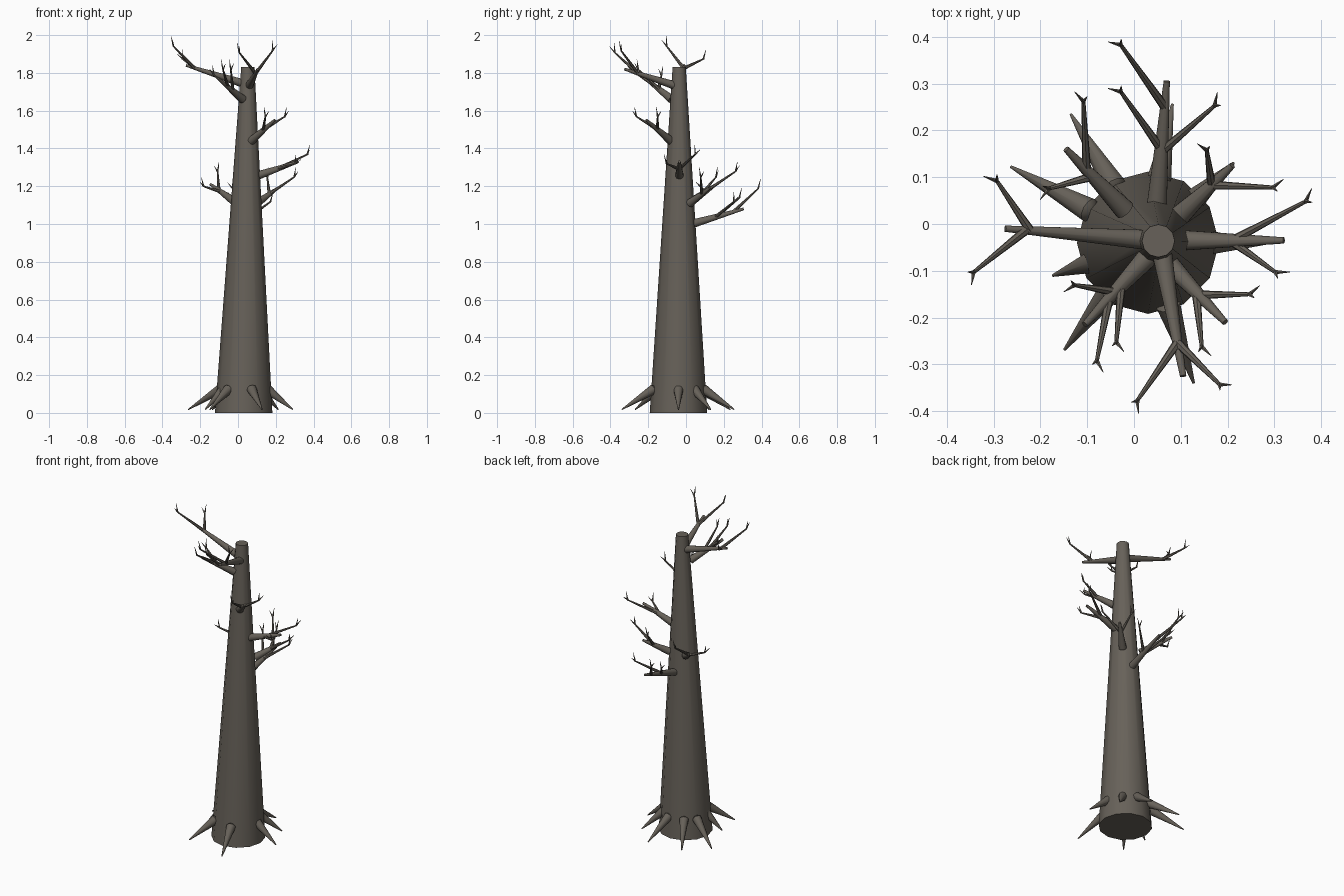
import bpy, bmesh, math
from mathutils import Vector, Matrix

if "Cube" in bpy.data.objects:
    bpy.data.objects.remove(bpy.data.objects["Cube"], do_unlink=True)

# Single bark colour
bark = bpy.data.materials.new("grey_brown_bark")
bark.use_nodes = True
COLOR = (0.135, 0.12, 0.1, 1)
bark.diffuse_color = COLOR
bsdf = bark.node_tree.nodes["Principled BSDF"]
bsdf.inputs["Base Color"].default_value = COLOR
bsdf.inputs["Roughness"].default_value = 0.9


def limb(bm, a, b, r1, r2, sides=8):
    """Tapered closed limb from a to b."""
    a, b = Vector(a), Vector(b)
    axis = b - a
    turn = axis.to_track_quat('Z', 'Y').to_matrix().to_4x4()
    bmesh.ops.create_cone(bm, cap_ends=True, segments=sides, radius1=r1, radius2=r2,
                          depth=axis.length,
                          matrix=Matrix.Translation((a + b) / 2) @ turn)


def finish(bm, name):
    mesh = bpy.data.meshes.new(name)
    bm.to_mesh(mesh)
    bm.free()
    mesh.materials.append(bark)
    obj = bpy.data.objects.new(name, mesh)
    bpy.context.collection.objects.link(obj)
    bpy.ops.object.select_all(action='DESELECT')
    obj.select_set(True)
    bpy.context.view_layer.objects.active = obj
    bpy.ops.object.shade_smooth_by_angle(angle=math.radians(50))
    return obj


# Trunk: tapered, leaning slightly, level at both ends
BASE, TOP = Vector((0.03, -0.04, 0)), Vector((0.052, -0.036, 1.83))
bm = bmesh.new()
bmesh.ops.create_cone(bm, cap_ends=True, segments=12, radius1=0.152, radius2=0.035,
                      depth=TOP.z, matrix=Matrix.Translation((0, 0, TOP.z / 2)))
for v in bm.verts:
    v.co += BASE.lerp(TOP, v.co.z / TOP.z) * Vector((1, 1, 0))
finish(bm, "trunk")

# Roots: spikes leaning out of the foot (direction in degrees, reach)
for i, (deg, reach) in enumerate([(0, 0.26), (43, 0.25), (80, 0.3), (121, 0.32), (151, 0.335),
                                  (199, 0.215), (232, 0.29), (288, 0.315)]):
    a = math.radians(deg)
    out = Vector((math.cos(a), math.sin(a), 0))
    start = BASE + out * (reach * 0.25 + 0.06) + Vector((0, 0, 0.125))
    tip = BASE + out * reach + Vector((0, 0, 0.018))
    bm = bmesh.new()
    limb(bm, start, tip, 0.027, 0.003, 10)
    limb(bm, start, start + (start - tip).normalized() * 0.014, 0.027, 0.014, 10)
    finish(bm, f"root_{i + 1}")

# Branches: stem start, stem end, then forks (place along the stem, fork end)
branches = {
    "top_right_branch": ((0.04, -0.035, 1.74), (-0.275, -0.01, 1.84),
                         [(0.86, (-0.345, -0.105, 1.945)), (0.83, (-0.295, 0.095, 1.875))]),
    "top_front_branch": ((0.058, -0.05, 1.73), (0.105, -0.325, 1.82),
                         [(0.74, (0.005, -0.38, 1.91)), (0.74, (0.185, -0.345, 1.92))]),
    "upper_front_right_branch": ((0.025, -0.075, 1.66), (-0.105, -0.215, 1.77),
                                 [(0.6, (-0.08, -0.295, 1.82)), (0.4, (-0.038, -0.255, 1.82)),
                                  (0.5, (-0.13, -0.13, 1.79))]),
    "upper_front_left_branch": ((0.07, -0.08, 1.44), (0.195, -0.21, 1.55),
                                [(0.55, (0.25, -0.15, 1.57)), (0.5, (0.145, -0.265, 1.57))]),
    "middle_left_branch": ((0.1, -0.035, 1.255), (0.32, -0.035, 1.33),
                           [(0.5, (0.37, 0.05, 1.37)), (0.48, (0.305, -0.105, 1.32))]),
    "middle_back_left_branch": ((0.1, 0.02, 1.11), (0.21, 0.125, 1.19),
                                [(0.6, (0.3, 0.078, 1.25)), (0.6, (0.155, 0.16, 1.25))]),
    "middle_back_right_branch": ((-0.02, 0.03, 1.12), (-0.145, 0.16, 1.21),
                                 [(0.65, (-0.108, 0.265, 1.28)), (0.55, (-0.185, 0.075, 1.2))]),
    "low_back_branch": ((0.048, 0.03, 1.0), (0.07, 0.305, 1.08),
                        [(0.8, (-0.03, 0.385, 1.19)), (0.45, (0.175, 0.255, 1.12)),
                         (0.47, (-0.03, 0.285, 1.14))]),
}
for name, (start, end, forks) in branches.items():
    start, end = Vector(start), Vector(end)
    bm = bmesh.new()
    limb(bm, start, end, 0.023, 0.007, 10)
    for place, tip in forks:
        root, tip = start.lerp(end, place), Vector(tip)
        limb(bm, root, tip, 0.01, 0.004, 7)
        # Two small pointed twigs at the fork end
        along = (tip - root).normalized()
        side = along.cross(Vector((0, 0, 1))).normalized()
        back = tip - along * 0.004
        limb(bm, back, tip + along * 0.008 + side * 0.008 + Vector((0, 0, 0.045)), 0.005, 0.0008, 5)
        limb(bm, back, tip + along * 0.022 - side * 0.018 + Vector((0, 0, 0.016)), 0.005, 0.0008, 5)
    finish(bm, name)
